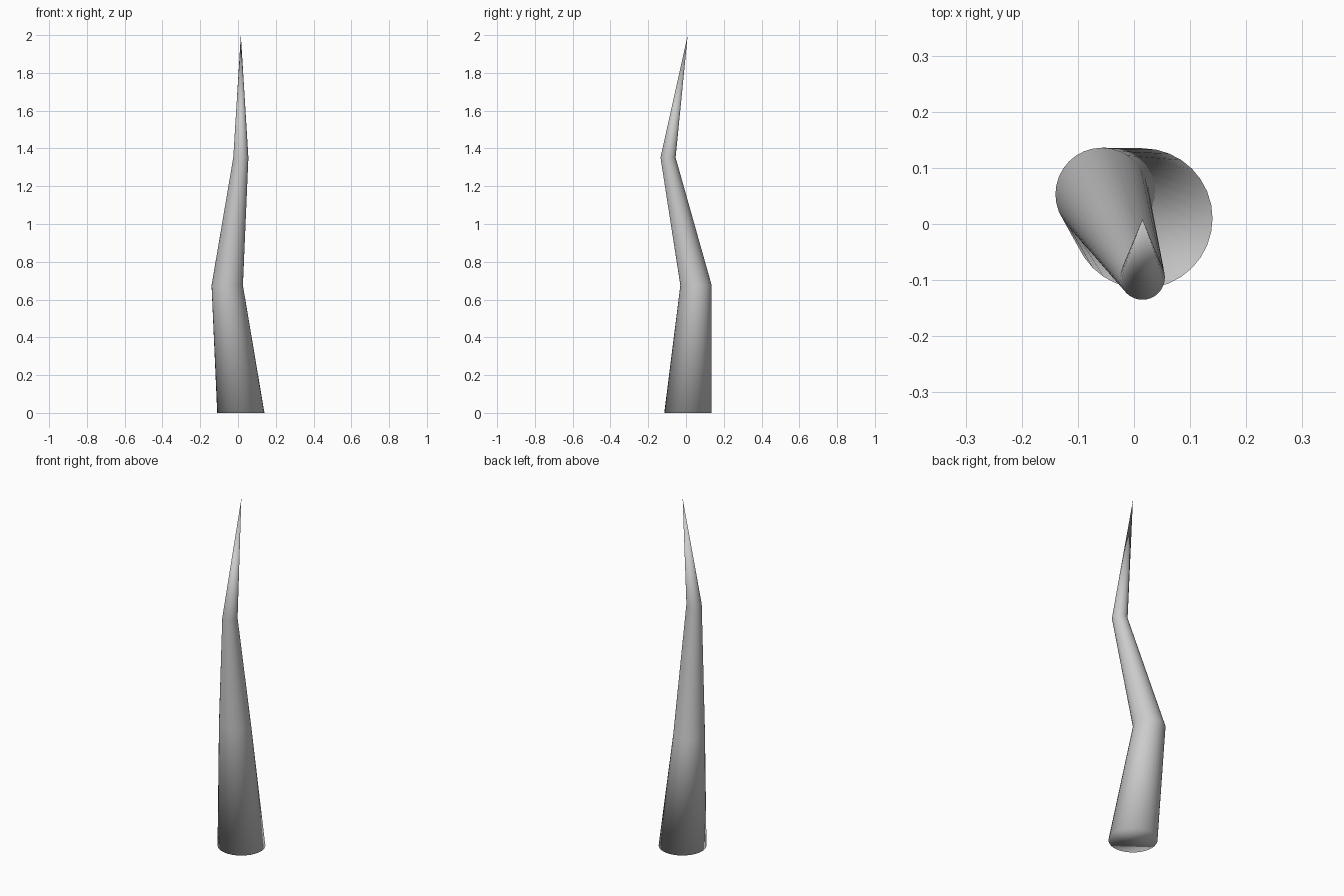
import bpy, bmesh
from math import cos, sin, tau

if "Cube" in bpy.data.objects:
    bpy.data.objects.remove(bpy.data.objects["Cube"])

SIDES = 32
# ring centre x, y, z and radius, from base to just below the tip
RINGS = [(0.015, 0.010, 0.0, 0.125),
         (-0.057, 0.053, 0.675, 0.083),
         (0.015, -0.095, 1.352, 0.040)]
TIP = (0.015, 0.009, 2.0)

bm = bmesh.new()
rings = [[bm.verts.new((x + r * cos(tau * i / SIDES), y + r * sin(tau * i / SIDES), z))
          for i in range(SIDES)] for x, y, z, r in RINGS]

# tapering, bent walls
for low, high in zip(rings, rings[1:]):
    for i in range(SIDES):
        j = (i + 1) % SIDES
        bm.faces.new((low[i], low[j], high[j], high[i]))

# pointed end and closed base
tip = bm.verts.new(TIP)
for i in range(SIDES):
    bm.faces.new((rings[-1][i], rings[-1][(i + 1) % SIDES], tip))
bm.faces.new(rings[0][::-1])

# smooth all over, including the base rim
for face in bm.faces:
    face.smooth = True

mesh = bpy.data.meshes.new("bent_spike")
bm.to_mesh(mesh)
bm.free()
spike = bpy.data.objects.new("bent_spike", mesh)
bpy.context.collection.objects.link(spike)
